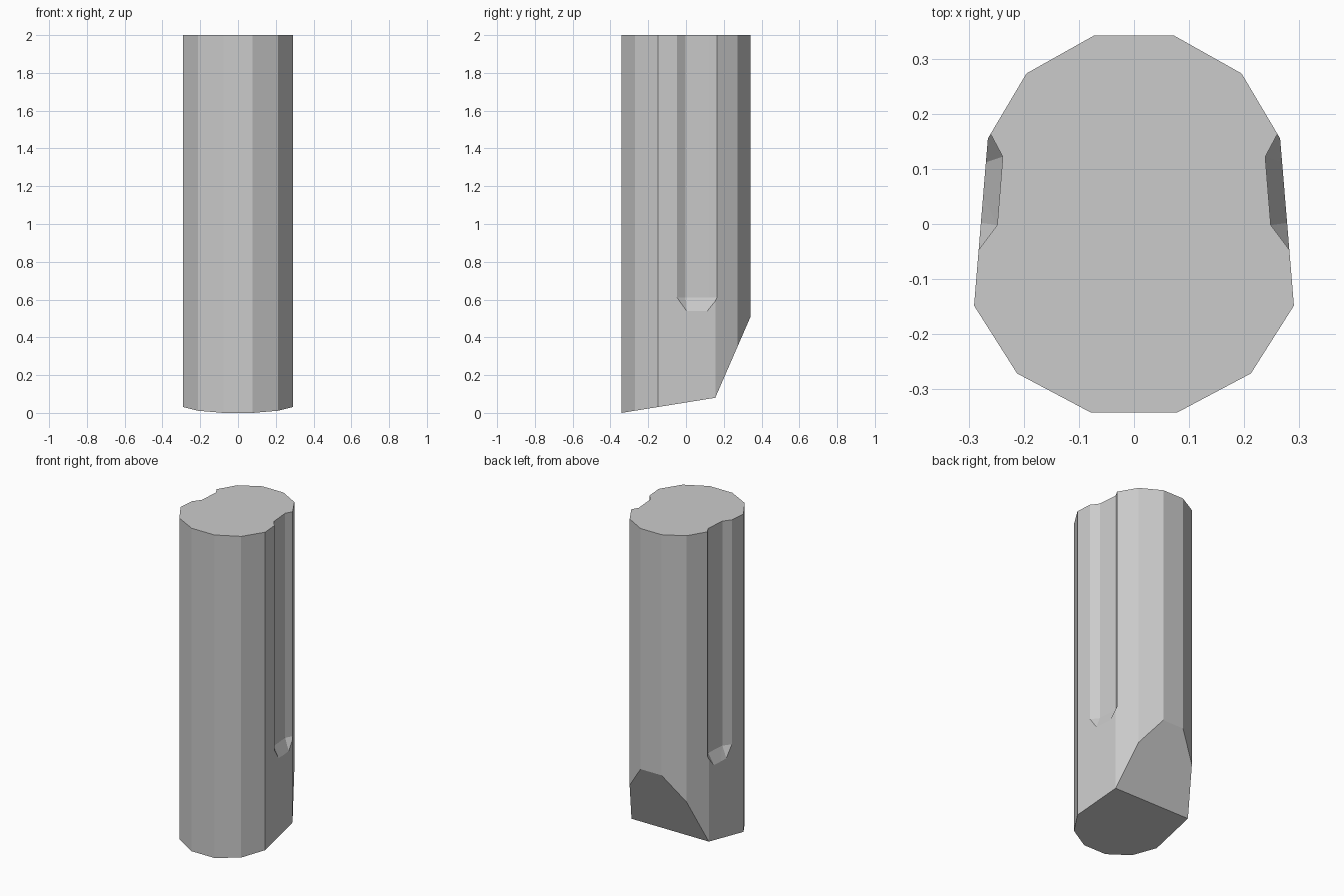
import bpy, bmesh
from mathutils import Vector

if "Cube" in bpy.data.objects:
    bpy.data.objects.remove(bpy.data.objects["Cube"])


def hull_object(name, points):
    """Flat-faced convex solid around the given points."""
    bm = bmesh.new()
    for p in points:
        bm.verts.new(p)
    bmesh.ops.convex_hull(bm, input=bm.verts[:])
    bmesh.ops.dissolve_limit(bm, angle_limit=0.01, verts=bm.verts[:], edges=bm.edges[:])
    bmesh.ops.recalc_face_normals(bm, faces=bm.faces[:])
    mesh = bpy.data.meshes.new(name)
    bm.to_mesh(mesh)
    bm.free()
    obj = bpy.data.objects.new(name, mesh)
    bpy.context.collection.objects.link(obj)
    return obj


def bottom_z(y):
    """Two-slope chisel underside."""
    if y <= 0.155:
        return 0.08 * (y + 0.342) / 0.497
    return 0.08 + 0.43 * (y - 0.155) / 0.187


# Faceted shaft with the chisel tip
half_profile = [(0.072, 0.342), (0.195, 0.273), (0.265, 0.155),
                (0.29, -0.148), (0.212, -0.271), (0.078, -0.342)]
TOP = 2.0
shaft = hull_object("shaft", [(s * x, y, z) for s in (1, -1) for x, y in half_profile
                              for z in (bottom_z(y), TOP)])

# Side grooves: each inner corner has a side-wall edge and a lower ramp edge
# running out to the shaft surface
corners = [((0.238, 0.122), (0.260, 0.163), (0.268, 0.112)),
           ((0.248, -0.002), (0.281, -0.046), (0.278, 0.002))]
END_Z, RAMP_Z = 0.61, 0.54
for side, label in ((1, "right"), (-1, "left")):
    pts = []
    for inner, wall, ramp in corners:
        i = Vector((*inner, END_Z))
        w = i + 2 * (Vector((*wall, END_Z)) - i)
        r = i + 2 * (Vector((*ramp, RAMP_Z)) - i)
        pts += [i, w, r, Vector((i.x, i.y, TOP + 0.1)), Vector((w.x, w.y, TOP + 0.1))]
    cutter = hull_object(label + "_groove_cutter", [(side * p.x, p.y, p.z) for p in pts])
    cutter.hide_render = True
    cutter.hide_set(True)
    mod = shaft.modifiers.new(label + "_groove", 'BOOLEAN')
    mod.operation = 'DIFFERENCE'
    mod.solver = 'EXACT'
    mod.object = cutter
